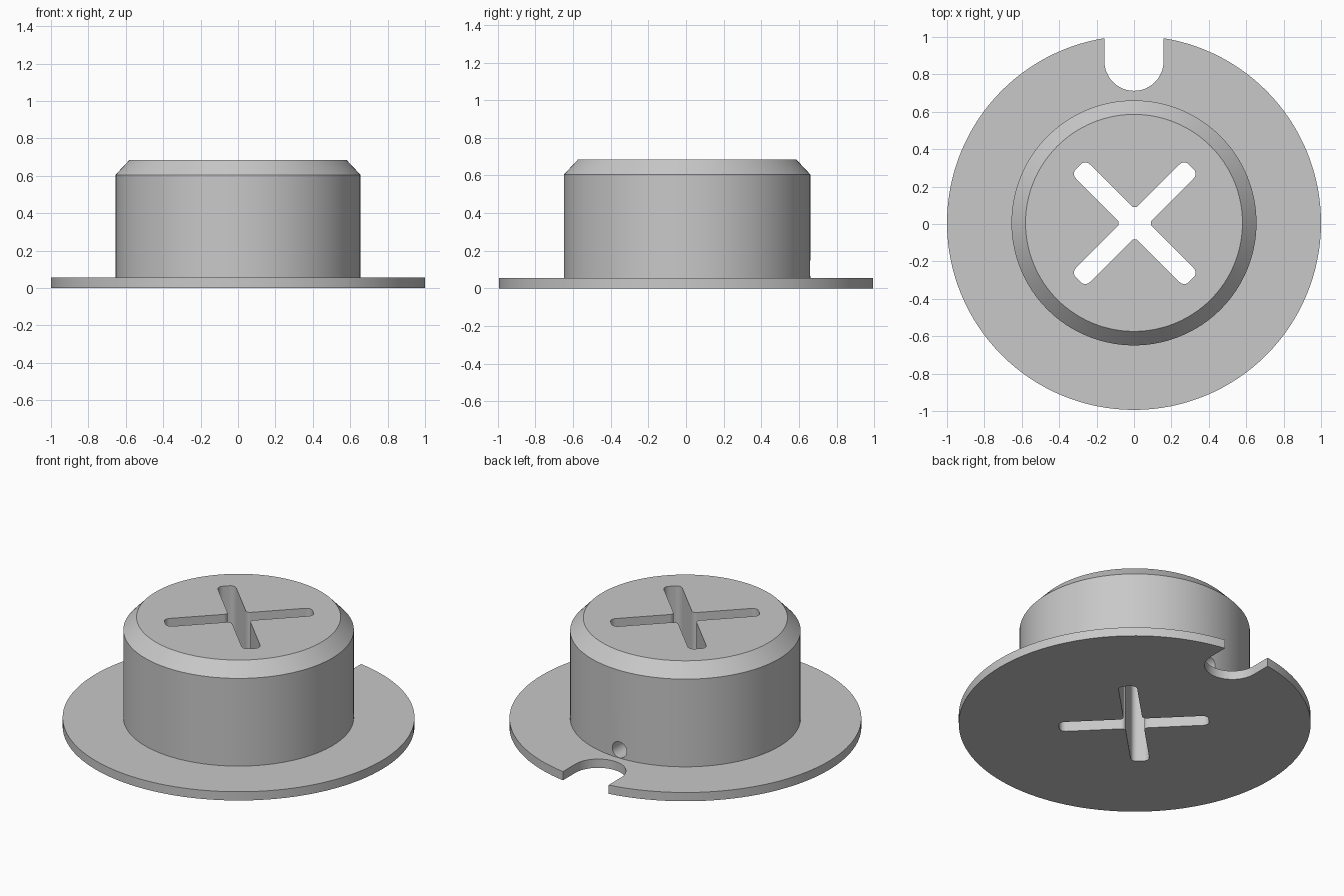
import bpy, bmesh, math
from mathutils import Matrix, Vector

cube = bpy.data.objects.get("Cube")
if cube:
    bpy.data.objects.remove(cube, do_unlink=True)

CENTRE_Y = 0.006
PLATE_TOP, HUB_R, SHOULDER, TOP = 0.055, 0.655, 0.605, 0.685

grey = bpy.data.materials.new("plain_grey")
grey.use_nodes = True
COLOUR = (0.58, 0.58, 0.58, 1)
grey.diffuse_color = COLOUR
grey.node_tree.nodes["Principled BSDF"].inputs["Base Color"].default_value = COLOUR


def make_object(name, bm):
    bmesh.ops.recalc_face_normals(bm, faces=bm.faces[:])
    mesh = bpy.data.meshes.new(name)
    bm.to_mesh(mesh)
    bm.free()
    mesh.materials.append(grey)
    obj = bpy.data.objects.new(name, mesh)
    bpy.context.collection.objects.link(obj)
    return obj


def prism(name, outline, z0, z1):
    """Extrude a flat outline straight up."""
    bm = bmesh.new()
    face = bm.faces.new([bm.verts.new((x, y, z0)) for x, y in outline])
    new = bmesh.ops.extrude_face_region(bm, geom=[face])["geom"]
    bmesh.ops.translate(bm, vec=(0, 0, z1 - z0),
                        verts=[g for g in new if isinstance(g, bmesh.types.BMVert)])
    return make_object(name, bm)


def rounded(points, radii, steps=5):
    """Replace every right-angled corner with an arc."""
    out = []
    for i, p in enumerate(points):
        a = (points[i - 1] - p).normalized() * radii[i]
        b = (points[(i + 1) % len(points)] - p).normalized() * radii[i]
        for s in range(steps + 1):
            t = s / steps * math.pi / 2
            out.append(p + a * (1 - math.sin(t)) + b * (1 - math.cos(t)))
    return out


# Flanged hub with a chamfered top, turned from a profile
profile = [(0, 0), (1, 0), (1, PLATE_TOP), (HUB_R, PLATE_TOP),
           (HUB_R, SHOULDER), (0.58, TOP), (0, TOP)]
bm = bmesh.new()
verts = [bm.verts.new((r, 0, z)) for r, z in profile]
edges = [bm.edges.new(pair) for pair in zip(verts, verts[1:])]
bmesh.ops.spin(bm, geom=verts + edges, cent=(0, 0, 0), axis=(0, 0, 1),
               angle=math.tau, steps=128, use_duplicate=False)
bmesh.ops.remove_doubles(bm, verts=bm.verts[:], dist=0.0001)
bmesh.ops.dissolve_limit(bm, angle_limit=0.001, verts=bm.verts[:], edges=bm.edges[:])
bmesh.ops.translate(bm, vec=(0, CENTRE_Y, 0), verts=bm.verts[:])
body = make_object("flanged_hub", bm)

# Diagonal cross slot right through the hub
W, L = 0.053, 0.427
corners, radii = [], []
for k in range(4):
    turn = Matrix.Rotation(math.pi / 4 + k * math.pi / 2, 2)
    for x, y, r in ((L, -W, 0.035), (L, W, 0.035), (W, W, 0.025)):
        corners.append(turn @ Vector((x, y)) + Vector((0.004, 0.004)))
        radii.append(r)
slot = prism("cross_slot_cutter", rounded(corners, radii), -0.1, 0.8)

# Round-ended notch at the back of the flange
R, NOTCH_Y = 0.158, 0.87
outline = [(R, 1.2), (-R, 1.2)]
outline += [(R * math.cos(t), NOTCH_Y + R * math.sin(t))
            for t in (math.pi * (1 + i / 24) for i in range(25))]
notch = prism("notch_cutter", outline, -0.1, 0.2)

# Small cross hole running from the back of the hub into the slot
bm = bmesh.new()
bmesh.ops.create_cone(bm, cap_ends=True, segments=32, radius1=0.05, radius2=0.05, depth=0.75,
                      matrix=Matrix.Translation((0, 0.425, 0.107)) @ Matrix.Rotation(math.pi / 2, 4, 'X'))
hole = make_object("pin_hole_cutter", bm)

# Cut the openings
bpy.ops.object.select_all(action='DESELECT')
bpy.context.view_layer.objects.active = body
body.select_set(True)
for cutter in (slot, notch, hole):
    mod = body.modifiers.new(cutter.name, 'BOOLEAN')
    mod.operation, mod.solver, mod.object = 'DIFFERENCE', 'EXACT', cutter
    bpy.ops.object.modifier_apply(modifier=mod.name)
    bpy.data.objects.remove(cutter, do_unlink=True)
bpy.ops.object.shade_smooth_by_angle(angle=math.radians(30))
